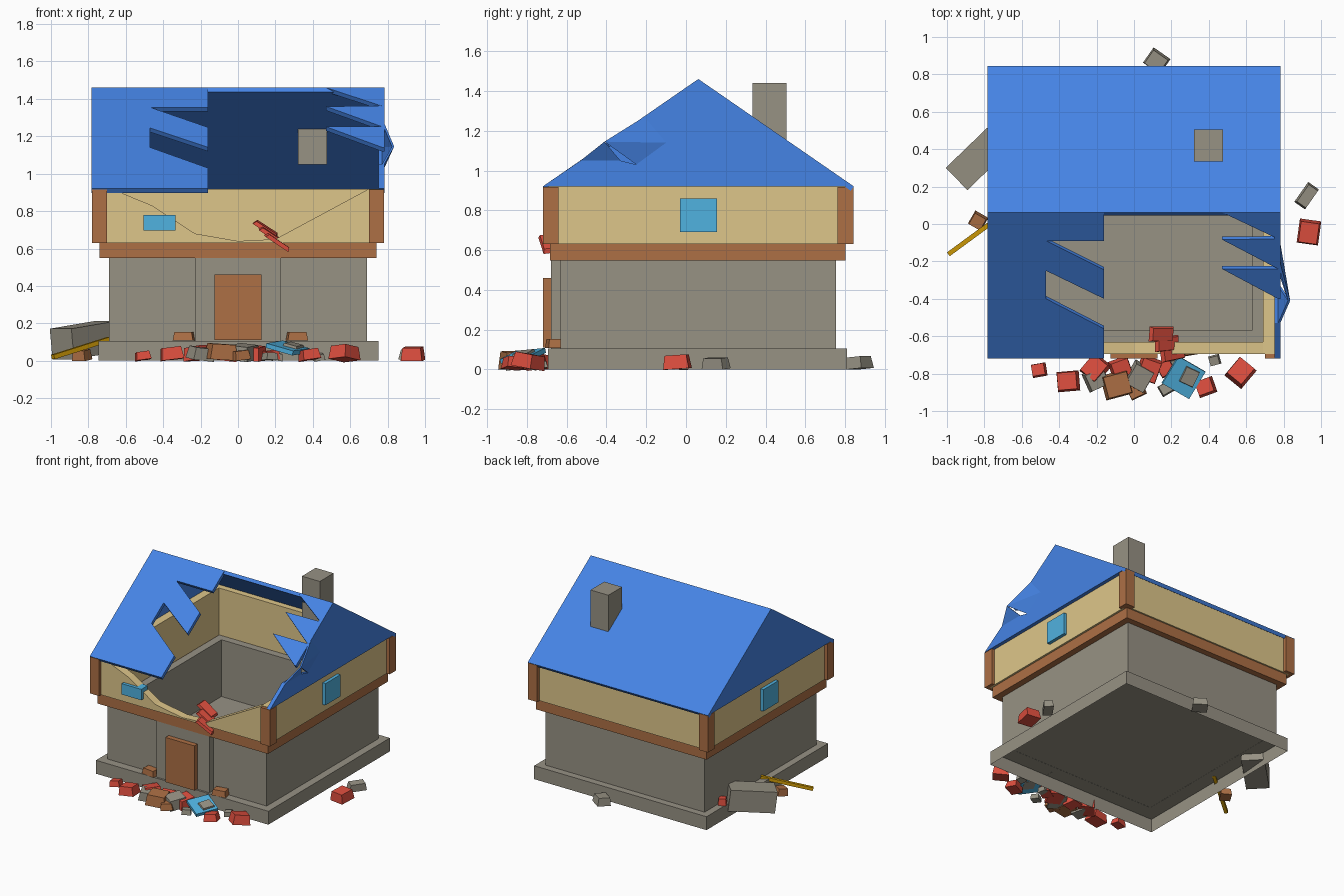
import bpy, bmesh, random
from math import radians
from mathutils import Vector, Matrix, Euler

random.seed(4)
if "Cube" in bpy.data.objects:
    bpy.data.objects.remove(bpy.data.objects["Cube"], do_unlink=True)


def material(name, red, green, blue):
    def linear(c):
        c /= 255
        return ((c + .055) / 1.055) ** 2.4
    colour = (linear(red), linear(green), linear(blue), 1)
    mat = bpy.data.materials.new(name)
    mat.use_nodes = True
    mat.diffuse_color = colour
    mat.node_tree.nodes["Principled BSDF"].inputs["Base Color"].default_value = colour
    return mat


stone = material("grey stone", 151, 146, 132)
plaster = material("cream plaster", 222, 198, 138)
wood = material("brown wood", 174, 112, 69)
roof_blue = material("blue roof", 69, 132, 229)
glass = material("light blue glass", 80, 178, 224)
brick = material("red brick", 221, 78, 62)
gold = material("yellow pole", 212, 158, 6)


def finish(name, bm, mat):
    bmesh.ops.recalc_face_normals(bm, faces=bm.faces)
    mesh = bpy.data.meshes.new(name)
    bm.to_mesh(mesh)
    bm.free()
    mesh.materials.append(mat)
    obj = bpy.data.objects.new(name, mesh)
    bpy.context.collection.objects.link(obj)
    return obj


def add_box(bm, low, high):
    low, high = Vector(low), Vector(high)
    place = Matrix.Translation((low + high) / 2) @ Matrix.Diagonal((*(high - low), 1))
    bmesh.ops.create_cube(bm, size=1, matrix=place)


def box(name, low, high, mat, open_below=False):
    bm = bmesh.new()
    add_box(bm, low, high)
    if open_below:
        bm.normal_update()
        under = [f for f in bm.faces if f.normal.z < -.5]
        bmesh.ops.delete(bm, geom=under, context="FACES")
    return finish(name, bm, mat)


def ring(name, half, front, back, thick, bottom, top, mat, with_front=True):
    """Four walls around a rectangle; the front wall is optional."""
    bm = bmesh.new()
    for x in (-half, half - thick):
        add_box(bm, (x, front, bottom), (x + thick, back, top))
    inner = half - thick
    add_box(bm, (-inner, back - thick, bottom), (inner, back, top))
    if with_front:
        add_box(bm, (-inner, front, bottom), (inner, front + thick, top))
    return finish(name, bm, mat)


def slab(name, outline, offset, mat):
    """An outline thickened along an offset."""
    bm = bmesh.new()
    face = bm.faces.new([bm.verts.new(p) for p in outline])
    made = bmesh.ops.extrude_face_region(bm, geom=[face], use_keep_orig=True)
    moved = [v for v in made["geom"] if isinstance(v, bmesh.types.BMVert)]
    bmesh.ops.translate(bm, verts=moved, vec=offset)
    return finish(name, bm, mat)


def chunk(name, centre, size, angles, mat, taper=.85):
    """A tilted block, slightly narrower at the top."""
    bm = bmesh.new()
    bmesh.ops.create_cube(bm, size=1)
    for v in bm.verts:
        if v.co.z > 0:
            v.co.xy *= taper
    bmesh.ops.scale(bm, vec=size, verts=bm.verts)
    obj = finish(name, bm, mat)
    obj.location = centre
    obj.rotation_euler = Euler([radians(a) for a in angles])
    return obj


# Stone ground floor on a plinth that is hollow underneath
box("plinth", (-.745, -.695, 0), (.75, .81, .105), stone, open_below=True)
ring("stone_walls", .69, -.63, .755, .06, .104, .55, stone)
box("entrance_panel", (-.23, -.68, .104), (.23, -.62, .55), stone)
box("door", (-.125, -.72, .11), (.125, -.675, .46), wood)

# Timber frame
ring("beam_ring", .74, -.685, .803, .05, .548, .63, wood)
for side in (-1, 1):
    for y in (-.68, .803):
        x = side * .741
        box("corner_post", (x - .04, y - .04, .63), (x + .04, y + .04, .916), wood)

# Plaster upper floor with a broken front
ring("upper_walls", .755, -.695, .815, .065, .63, .919, plaster, with_front=False)
ring("wall_lining", .735, -.68, .795, .045, .552, .64, plaster)
broken = [(-.755, .63), (.755, .63), (.755, .919), (.7, .919), (.2, .65), (0, .64),
          (-.23, .68), (-.46, .83), (-.63, .9), (-.755, .919)]
slab("broken_front_wall", [(x, -.695, z) for x, z in broken], (0, .065, 0), plaster)

# Windows
for side in (-1, 1):
    x = side * .75
    box("side_window", (x - .03, -.03, .69), (x + .03, .155, .86), glass)
box("front_window", (-.505, -.72, .695), (-.335, -.64, .78), glass)

# Roof shell
EAVE, RIDGE, MIDDLE, SPAN, SIDE = .92, 1.46, .062, .782, .782
RISE = RIDGE - EAVE


def on_roof(x, y):
    return (x, y, RIDGE - abs(y - MIDDLE) * RISE / SPAN)


inward = Vector((0, RISE, -SPAN)).normalized() * .027
left_part = [(-SIDE, MIDDLE), (-.16, MIDDLE), (-.16, -.09), (-.47, -.09), (-.16, -.245),
             (-.16, -.4), (-.47, -.25), (-.47, -.4), (-.16, -.56), (-.16, -.72), (-SIDE, -.72)]
right_part = [(SIDE, MIDDLE), (.47, MIDDLE), (.77, -.08), (.47, -.083), (.77, -.24),
              (.47, -.24), (.77, -.4), (SIDE, -.4)]
slab("front_roof_left", [on_roof(*p) for p in left_part], inward, roof_blue)
slab("front_roof_right", [on_roof(*p) for p in right_part], inward, roof_blue)
back_part = [(-SIDE, MIDDLE), (SIDE, MIDDLE), (SIDE, MIDDLE + SPAN), (-SIDE, MIDDLE + SPAN)]
slab("back_roof", [on_roof(*p) for p in back_part],
     Vector((0, -inward.y, inward.z)), roof_blue)

# Gables, one of them torn open with flaps bent out to a point
gable = [(MIDDLE - SPAN, EAVE), (MIDDLE, RIDGE), (MIDDLE + SPAN, EAVE)]
tear = [(-.53, 1.05), (-.33, 1.05), (-.25, 1.03), (-.1, 1.14), (-.21, 1.27)]
slab("right_side_gable", [(-SIDE, y, z) for y, z in gable], (.03, 0, 0), roof_blue)
slab("torn_gable", [(SIDE, y, z) for y, z in gable[:1] + tear + gable[1:]],
     (-.03, 0, 0), roof_blue)
tip = (.835, -.41, 1.145)
for first, second in ((4, 3), (3, 2), (1, 0)):
    slab("bent_flap", [(SIDE, *tear[first]), (SIDE, *tear[second]), tip],
         (-.012, 0, 0), roof_blue)

box("chimney", (.32, .335, 1.05), (.475, .505, 1.44), stone)

# Shards lying on the broken wall
for i in range(3):
    chunk("brick_shard", (.15 + i * .03, -.59 - i * .05, .705 - i * .035),
          (.15, .08, .022), (8, 33, i * 6), brick)

# Rubble heap at the front: x, y, size, turn
heap = {
    "brick": (brick, [(-.51, -.78, .08, 10), (-.355, -.84, .12, 5), (-.21, -.77, .13, 50),
                      (-.07, -.77, .11, 20), (.08, -.78, .13, 70), (.17, -.77, .09, 30),
                      (.38, -.87, .1, 20), (.57, -.79, .13, 50)]),
    "rubble_stone": (stone, [(-.2, -.83, .12, 25), (.03, -.82, .14, 60), (.17, -.88, .07, 30),
                             (.2, -.76, .07, 15), (.43, -.73, .06, 15)]),
    "wood_scrap": (wood, [(-.09, -.86, .15, 15), (.01, -.89, .09, 25)]),
}
for name, (mat, pieces) in heap.items():
    for x, y, size, turn in pieces:
        tilt = [random.uniform(-10, 10) for _ in range(2)]
        chunk(name, (x, y, size * .32), (size, size * .9, size * .55), (*tilt, turn), mat)

# Loose window pane and scraps on the plinth
chunk("fallen_pane", (.265, -.82, .068), (.17, .17, .025), (5, 14, -30), glass, 1)
chunk("pane_stone", (.295, -.815, .07), (.09, .1, .04), (5, 14, -25), stone)
for x in (-.29, .315):
    chunk("plinth_scrap", (x, -.665, .13), (.11, .07, .045), (0, 0, x * 30), wood)
chunk("plinth_brick", (-.715, .57, .13), (.06, .06, .05), (0, 0, 30), brick)

# Debris around the sides and back
chunk("fallen_block", (-.82, .365, .11), (.34, .166, .165), (0, -7, 44), stone, 1)
chunk("side_stone", (.925, .15, .03), (.07, .13, .055), (0, 6, -35), stone)
chunk("side_brick", (.935, -.045, .037), (.115, .13, .07), (4, 0, -8), brick)
chunk("back_stone", (.12, .87, .033), (.11, .1, .06), (5, 0, -35), stone)
chunk("left_scrap", (-.835, .015, .03), (.08, .08, .055), (8, 0, -30), wood)

# Pole leaning on the plinth
start, end = Vector((-.99, -.16, .02)), Vector((-.69, .06, .115))
pole = chunk("leaning_pole", (start + end) / 2, (.025, .025, (end - start).length),
             (0, 0, 0), gold, 1)
pole.rotation_euler = (end - start).to_track_quat("Z", "Y").to_euler()
